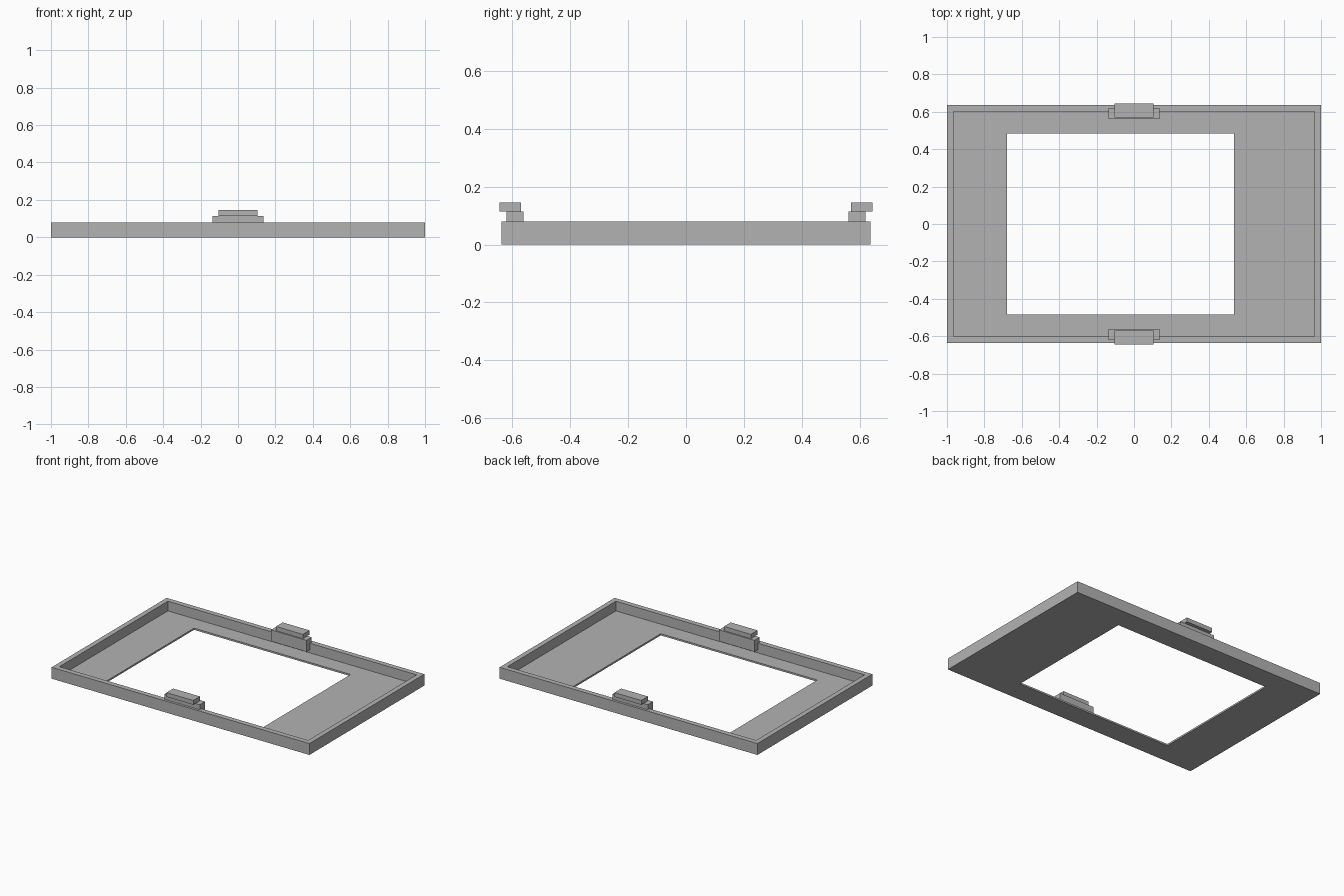
import bpy
import bmesh

# Remove the default cube only
cube = bpy.data.objects.get("Cube")
if cube:
    bpy.data.objects.remove(cube, do_unlink=True)

# Single flat grey
grey = bpy.data.materials.new("plain_grey")
grey.use_nodes = True
COLOUR = (0.45, 0.45, 0.45, 1.0)
grey.diffuse_color = COLOUR
grey.node_tree.nodes["Principled BSDF"].inputs["Base Color"].default_value = COLOUR


def add_object(name, bm):
    bmesh.ops.recalc_face_normals(bm, faces=bm.faces)
    mesh = bpy.data.meshes.new(name)
    bm.to_mesh(mesh)
    bm.free()
    mesh.materials.append(grey)
    obj = bpy.data.objects.new(name, mesh)
    bpy.context.collection.objects.link(obj)
    return obj


def add_box(name, low, high):
    bm = bmesh.new()
    bmesh.ops.create_cube(bm, size=1)
    for v in bm.verts:
        v.co = [h if c > 0 else l for c, l, h in zip(v.co, low, high)]
    return add_object(name, bm)


def rectangle(bm, x0, x1, y, z):
    return [bm.verts.new(p) for p in ((x0, -y, z), (x1, -y, z), (x1, y, z), (x0, y, z))]


HEIGHT, FLOOR = 0.08, 0.012

# Tray: rectangular rings, from the outer wall over the rim to the off-centre opening
bm = bmesh.new()
rings = [
    rectangle(bm, -1, 1, 0.637, 0),
    rectangle(bm, -1, 1, 0.637, HEIGHT),
    rectangle(bm, -0.965, 0.965, 0.601, HEIGHT),
    rectangle(bm, -0.965, 0.965, 0.601, FLOOR),
    rectangle(bm, -0.68, 0.535, 0.484, FLOOR),
    rectangle(bm, -0.68, 0.535, 0.484, 0),
]
for a, b in zip(rings, rings[1:] + rings[:1]):
    for i in range(4):
        j = (i + 1) % 4
        bm.faces.new((a[i], a[j], b[j], b[i]))
add_object("tray_frame", bm)

# Clips at the front and back: a block against the wall with an outward-hooking lip
for side, s in (("front", -1), ("back", 1)):
    for part, half, inner, outer, z0, z1 in (
        ("clip_block", 0.1375, 0.562, 0.62, 0.035, 0.115),
        ("clip_lip", 0.104, 0.57, 0.644, 0.115, 0.145),
    ):
        y0, y1 = sorted((s * inner, s * outer))
        add_box(f"{side}_{part}", (-half, y0, z0), (half, y1, z1))
